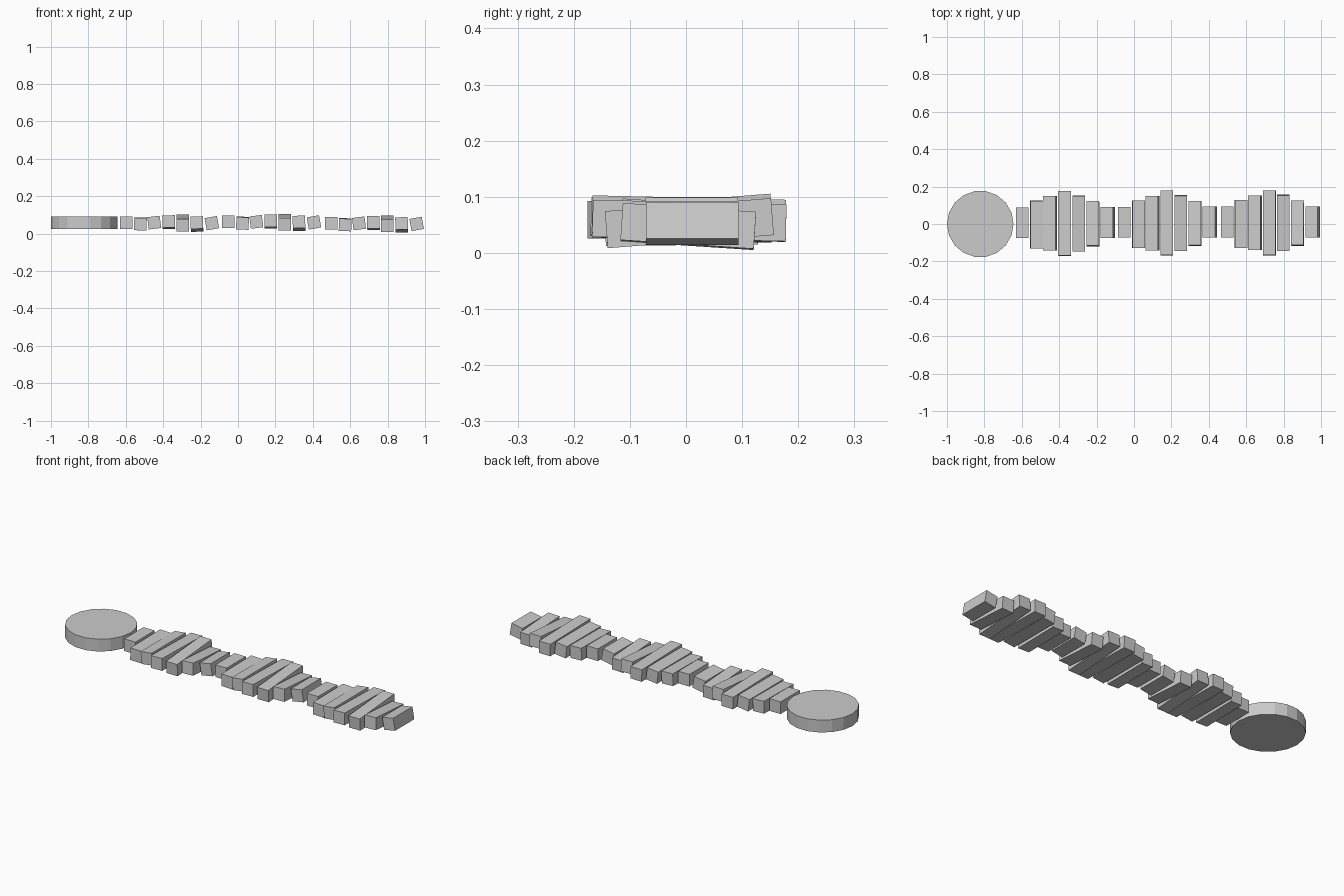
import bpy
from math import radians, pi

# Round end platform
bpy.ops.mesh.primitive_cylinder_add(vertices=18, radius=0.178, depth=0.067,
                                    location=(-0.822, 0, 0.059), rotation=(0, 0, pi / 2))
bpy.context.object.name = "round_platform"


def slab(name, x, y, z, width, roll, tilt):
    bpy.ops.mesh.primitive_cube_add(size=1, location=(x, y, z),
                                    rotation=(radians(roll), radians(tilt), 0))
    ob = bpy.context.object
    ob.name = name
    ob.scale = (0.067, width, 0.066)


# One section of seven slabs: x offset, y, z, width, roll, tilt
section = [
    (0.000, 0.007, 0.059, 0.165, 0.0, 0),
    (0.075, -0.003, 0.052, 0.255, 0.7, 2),
    (0.149, 0.003, 0.059, 0.292, 0.0, -7),
    (0.226, 0.003, 0.061, 0.345, -1.3, -1),
    (0.301, 0.003, 0.057, 0.297, 4.5, 0),
    (0.377, 0.001, 0.051, 0.238, -3.8, -2),
    (0.457, 0.008, 0.056, 0.165, 0.0, -10),
]

# Three repeated sections, each at a slightly different height
for s, (x0, dy, dz) in enumerate([(-0.597, 0, 0), (-0.051, 0.002, 0.004), (0.498, 0.003, -0.004)]):
    for i, (dx, y, z, w, roll, tilt) in enumerate(section):
        slab(f"slab_{s + 1}_{i + 1}", x0 + dx, y + dy, z + dz, w, roll, tilt)
